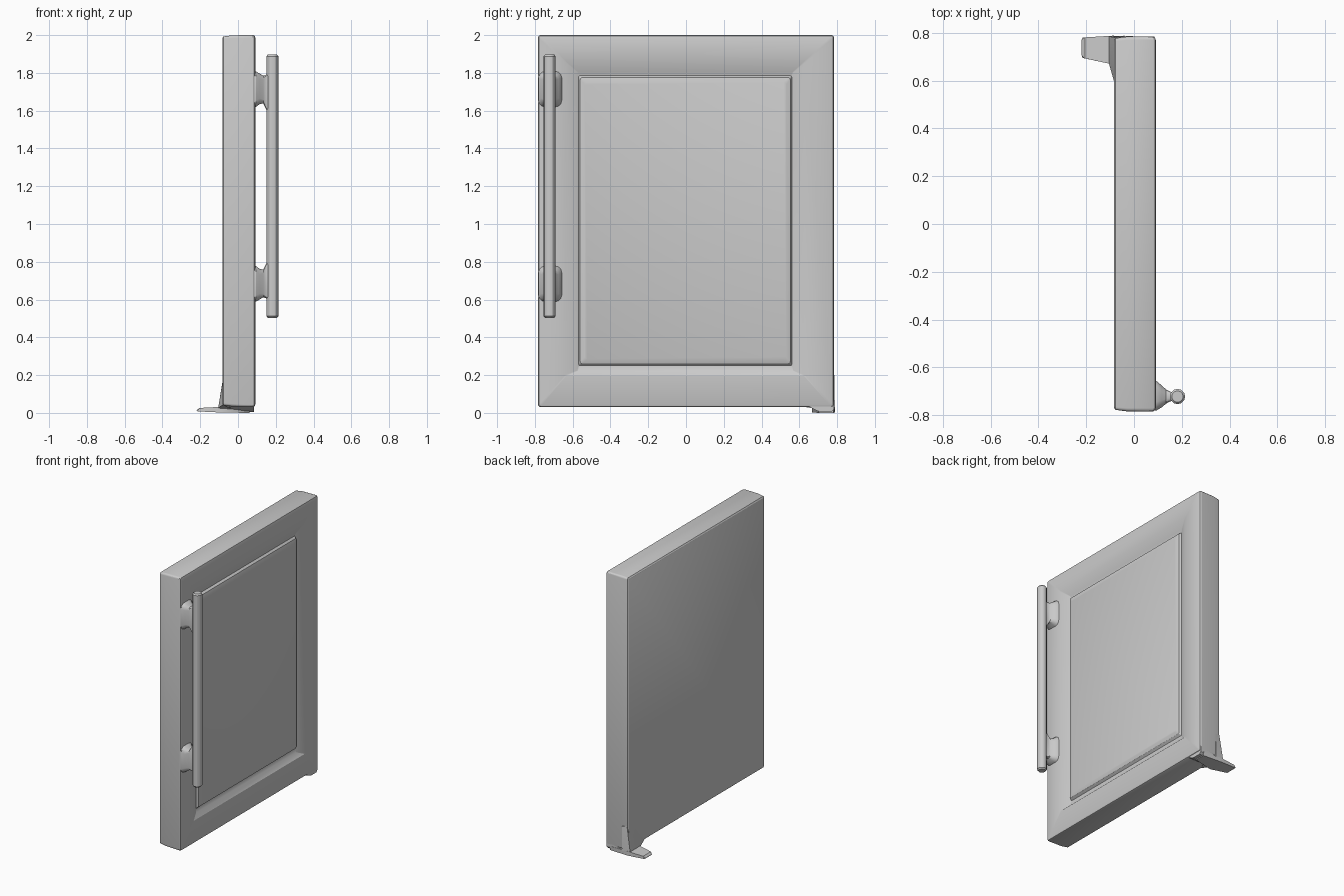
import bpy, bmesh, math


def finish(name, bm, smooth=True):
    bmesh.ops.recalc_face_normals(bm, faces=bm.faces[:])
    me = bpy.data.meshes.new(name)
    bm.to_mesh(me)
    bm.free()
    ob = bpy.data.objects.new(name, me)
    bpy.context.collection.objects.link(ob)
    if smooth:
        bpy.ops.object.select_all(action='DESELECT')
        ob.select_set(True)
        bpy.context.view_layer.objects.active = ob
        bpy.ops.object.shade_smooth_by_angle(angle=math.radians(30))
    return ob


def loft(name, rings, seg=3):
    """Skin rounded rectangles (x, y0, y1, z0, z1, corner radius) along x."""
    bm = bmesh.new()
    prev = None
    for x, y0, y1, z0, z1, r in rings:
        centres = [(y1 - r, z1 - r), (y0 + r, z1 - r), (y0 + r, z0 + r), (y1 - r, z0 + r)]
        ring = []
        for q, (cy, cz) in enumerate(centres):
            for i in range(seg + 1):
                a = math.pi / 2 * (q + i / seg)
                ring.append(bm.verts.new((x, cy + r * math.cos(a), cz + r * math.sin(a))))
        n = len(ring)
        if prev:
            for i in range(n):
                j = (i + 1) % n
                bm.faces.new((prev[i], prev[j], ring[j], ring[i]))
        else:
            bm.faces.new(ring)
        prev = ring
    bm.faces.new(prev)
    return finish(name, bm)


def hull(name, pts):
    bm = bmesh.new()
    for p in pts:
        bm.verts.new(p)
    bmesh.ops.convex_hull(bm, input=bm.verts[:])
    return finish(name, bm)


# Door slab: softly rounded edges, then a sloped recess with a raised centre panel
loft("door_slab", [
    (-0.083, -0.770, 0.770, 0.045, 1.985, 0.010),
    (-0.077, -0.778, 0.778, 0.040, 1.993, 0.012),
    (-0.030, -0.784, 0.784, 0.034, 1.999, 0.014),
    (0.080, -0.784, 0.784, 0.031, 2.000, 0.014),
    (0.088, -0.779, 0.779, 0.034, 1.996, 0.012),
    (0.092, -0.768, 0.768, 0.045, 1.985, 0.010),
    (0.092, -0.640, 0.630, 0.195, 1.860, 0.006),
    (0.066, -0.575, 0.568, 0.222, 1.805, 0.004),
    (0.062, -0.568, 0.560, 0.250, 1.785, 0.006),
    (0.078, -0.560, 0.552, 0.262, 1.775, 0.010),
    (0.086, -0.535, 0.530, 0.285, 1.750, 0.012),
])

# Handle bar with rounded-off ends
bm = bmesh.new()
prev = None
SIDES = 12
for z, r in [(0.503, 0.024), (0.512, 0.032), (1.888, 0.032), (1.897, 0.024)]:
    ring = [bm.verts.new((0.182 + r * math.cos(2 * math.pi * i / SIDES),
                          -0.722 + r * math.sin(2 * math.pi * i / SIDES), z))
            for i in range(SIDES)]
    if prev:
        for i in range(SIDES):
            j = (i + 1) % SIDES
            bm.faces.new((prev[i], prev[j], ring[j], ring[i]))
    else:
        bm.faces.new(ring)
    prev = ring
bm.faces.new(prev)
finish("handle_bar", bm)

# Handle mounts: wide foot, waisted neck, flared saddle under the bar
for name, zc, s in (("upper_handle_mount", 1.712, 1), ("lower_handle_mount", 0.685, -1)):
    rings = []
    for x, y0, y1, lo, hi, r in [
        (0.080, -0.780, -0.655, 0.095, 0.098, 0.035),
        (0.095, -0.780, -0.658, 0.092, 0.096, 0.035),
        (0.115, -0.768, -0.675, 0.077, 0.084, 0.030),
        (0.134, -0.752, -0.692, 0.074, 0.073, 0.020),
        (0.152, -0.742, -0.702, 0.110, 0.080, 0.014),
        (0.170, -0.740, -0.704, 0.125, 0.090, 0.012),
    ]:
        if s < 0:
            lo, hi = hi, lo
        rings.append((x, y0, y1, zc - lo, zc + hi, r))
    loft(name, rings, 3)

# Bottom hinge: block under the corner, gusset on the back, tapering foot plate
hull("hinge_block", [
    (x, y, z) for x in (-0.095, 0.085)
    for y, z in ((0.640, 0.040), (0.665, 0.026), (0.695, 0.010), (0.715, 0.006),
                 (0.770, 0.006), (0.783, 0.020), (0.784, 0.060), (0.700, 0.060))
    if not (x < 0 and z > 0.05)
])
hull("hinge_gusset", [
    (-0.076, 0.700, 0.200), (-0.076, 0.780, 0.205), (-0.080, 0.585, 0.042),
    (-0.088, 0.630, 0.035), (-0.105, 0.672, 0.025), (-0.105, 0.785, 0.025),
    (-0.040, 0.786, 0.200), (-0.040, 0.788, 0.025), (-0.040, 0.660, 0.025),
])
hull("hinge_foot", [
    (-0.090, 0.668, 0.002), (-0.090, 0.788, 0.002), (-0.090, 0.668, 0.032),
    (-0.090, 0.788, 0.032), (-0.215, 0.695, 0.008), (-0.215, 0.780, 0.008),
    (-0.205, 0.693, 0.026), (-0.205, 0.781, 0.026), (-0.219, 0.705, 0.014),
    (-0.219, 0.772, 0.014), (0.060, 0.705, 0.000), (0.060, 0.780, 0.000),
    (0.060, 0.690, 0.030), (0.060, 0.784, 0.030),
])
